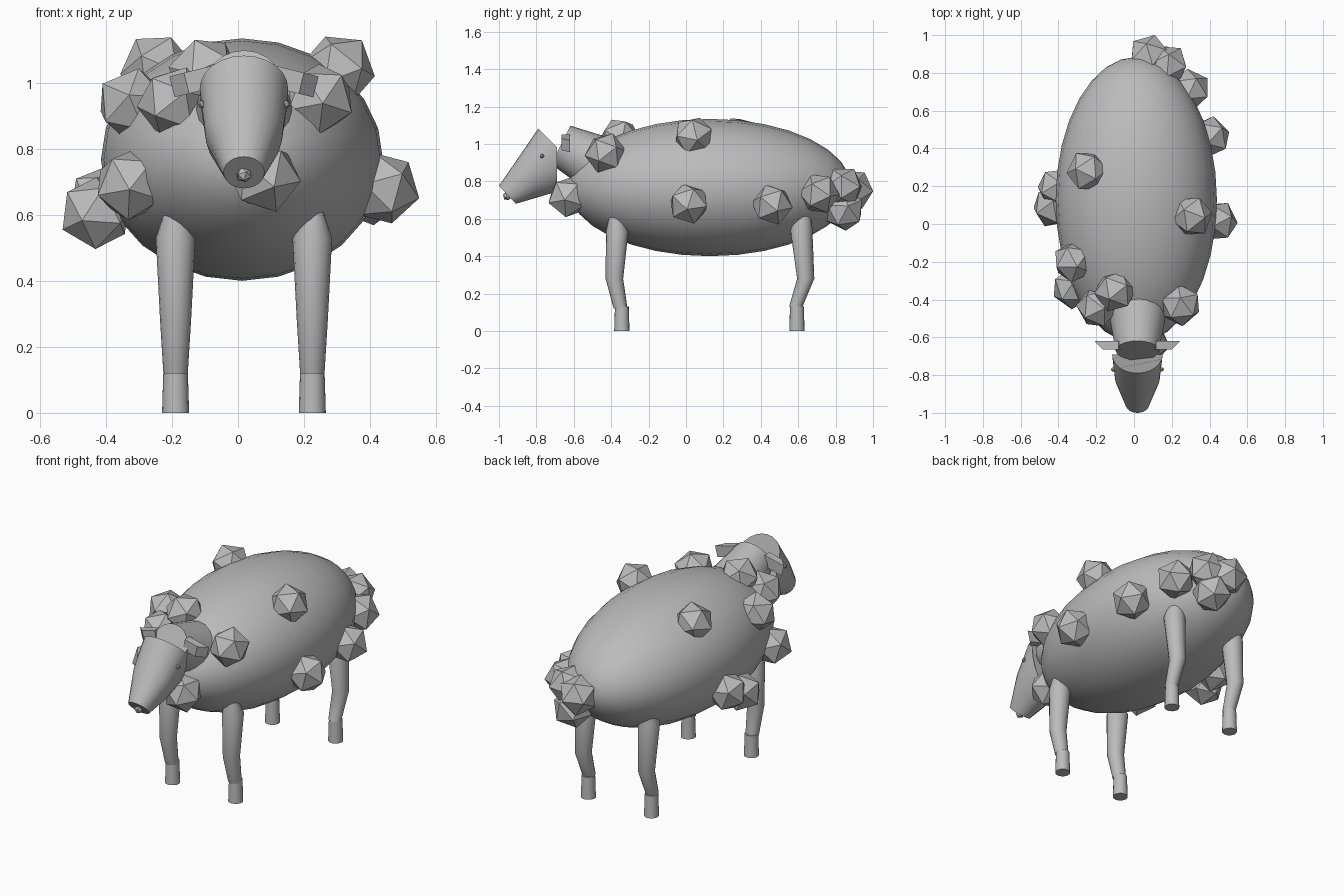
import bpy, bmesh, math
from mathutils import Vector, Matrix

cube = bpy.data.objects.get("Cube")
if cube:
    bpy.data.objects.remove(cube, do_unlink=True)

GREY = (0.5, 0.5, 0.5, 1.0)
grey = bpy.data.materials.new("plain grey")
grey.use_nodes = True
grey.diffuse_color = GREY
grey.node_tree.nodes["Principled BSDF"].inputs["Base Color"].default_value = GREY

MID = 0.018  # mirror line of head and legs


def finish(name, bm, smooth=None):
    bmesh.ops.recalc_face_normals(bm, faces=bm.faces)
    mesh = bpy.data.meshes.new(name)
    bm.to_mesh(mesh)
    bm.free()
    mesh.materials.append(grey)
    obj = bpy.data.objects.new(name, mesh)
    bpy.context.collection.objects.link(obj)
    if smooth:
        bpy.ops.object.select_all(action='DESELECT')
        obj.select_set(True)
        bpy.context.view_layer.objects.active = obj
        bpy.ops.object.shade_smooth_by_angle(angle=math.radians(smooth))
    return obj


def loft(name, rings, smooth=40):
    """Skin a list of point rings and cap both ends."""
    bm = bmesh.new()
    loops = [[bm.verts.new(p) for p in ring] for ring in rings]
    n = len(loops[0])
    for a, b in zip(loops, loops[1:]):
        for i in range(n):
            j = (i + 1) % n
            bm.faces.new((a[i], a[j], b[j], b[i]))
    bm.faces.new(loops[0])
    bm.faces.new(loops[-1])
    return finish(name, bm, smooth)


def circle(center, radius, up=(0, 1, 0), n=16):
    c, up = Vector(center), Vector(up).normalized()
    return [c + Vector((radius * math.cos(t), 0, 0)) + up * radius * math.sin(t)
            for t in (2 * math.pi * i / n for i in range(n))]


def icosphere(name, center, radius, outward, subdivisions=1):
    bm = bmesh.new()
    turn = Vector(outward).to_track_quat('Z', 'Y').to_matrix().to_4x4()
    bmesh.ops.create_icosphere(bm, subdivisions=subdivisions, radius=radius,
                               matrix=Matrix.Translation(center) @ turn)
    return finish(name, bm)


# Body: ellipsoid with its poles front and back
BODY = Vector((0.012, 0.128, 0.767))
SIZE = Vector((0.427, 0.757, 0.367))
bm = bmesh.new()
bmesh.ops.create_uvsphere(bm, u_segments=24, v_segments=16, radius=1)
bm.transform(Matrix.Translation(BODY) @ Matrix.Diagonal((*SIZE, 1))
             @ Matrix.Rotation(math.pi / 2, 4, 'X'))
finish("body", bm, 60)

# Neck: rising cone with an open-looking flat front
tilt = (0, 0.45, 0.9)
loft("neck", [circle((MID, -0.27, 0.795), 0.19, tilt, 20),
              circle((MID, -0.67, 0.995), 0.115, tilt, 20)])

# Head: bent rear ring (sloping crown, upright back) tapering to the muzzle
rear, cheek, muzzle = [], [], []
for i in range(24):
    t = 2 * math.pi * i / 24
    c, s = math.cos(t), math.sin(t)
    up, down = max(s, 0), min(s, 0)
    r = Vector((MID + 0.134 * c, -0.69 - 0.1 * up, 0.982 + 0.1 * up + 0.237 * down))
    m = Vector((MID + 0.062 * c, -0.955 - 0.045 * s, 0.728 + 0.048 * s))
    mid = (r + m) / 2
    mid.x = MID + 0.118 * c
    rear.append(r)
    cheek.append(mid)
    muzzle.append(m)
loft("head", [rear, cheek, muzzle], 35)
icosphere("nose", (MID, -0.955, 0.722), 0.025, (0, -1, -1))

for side, label in ((1, "left"), (-1, "right")):
    icosphere(label + "_eye", (MID + side * 0.128, -0.77, 0.935), 0.013, (side, 0, 0))

    # Ear: thin tapered block drooping outwards
    bm = bmesh.new()
    bmesh.ops.create_cube(bm, size=1)
    for v in bm.verts:
        if v.co.x > 0 and v.co.y < 0:
            v.co.x -= 0.35
    bm.transform(Matrix.Translation((MID + side * 0.155, -0.643, 1.003))
                 @ Matrix.Diagonal((side, 1, 1, 1))
                 @ Matrix.Rotation(math.radians(14), 4, 'Y')
                 @ Matrix.Diagonal((0.13, 0.045, 0.065, 1)))
    finish(label + "_ear", bm)

    # Legs: jointed tapering tubes, each with a cylindrical hoof; (y, z, radius)
    legs = {
        "front": ([(-0.38, 0.62, 0.03), (-0.368, 0.53, 0.06), (-0.383, 0.28, 0.047),
                   (-0.35, 0.12, 0.037)], -0.343),
        "back": ([(0.63, 0.66, 0.03), (0.615, 0.56, 0.06), (0.64, 0.28, 0.046),
                  (0.587, 0.13, 0.036)], 0.593),
    }
    x = MID + side * 0.207
    for end, (path, hoof_y) in legs.items():
        loft(f"{end}_{label}_leg", [circle((x, y, z), r) for y, z, r in path], 60)
        loft(f"{end}_{label}_hoof", [circle((x, hoof_y, 0), 0.041),
                                     circle((x, hoof_y, 0.13), 0.037)])

# Wool clumps: faceted balls pointing away from the body
clumps = [
    (0.305, 0.04, 1.04), (0.44, 0.015, 0.68), (0.40, 0.46, 0.675),
    (0.295, 0.71, 0.735), (0.18, 0.84, 0.77), (0.15, 0.845, 0.645),
    (0.08, 0.892, 0.755), (0.08, -0.63, 0.715), (0.245, -0.43, 0.95),
    (-0.10, -0.355, 1.03), (-0.245, 0.28, 1.04), (-0.32, -0.2, 0.935),
    (-0.325, -0.34, 0.69), (-0.195, -0.44, 0.94), (-0.43, 0.09, 0.605),
    (-0.405, 0.19, 0.64),
]
for i, point in enumerate(clumps):
    away = Vector(point) - BODY
    normal = Vector([a / s ** 2 for a, s in zip(away, SIZE)])
    icosphere(f"wool_clump_{i + 1}", point, 0.113, normal)
